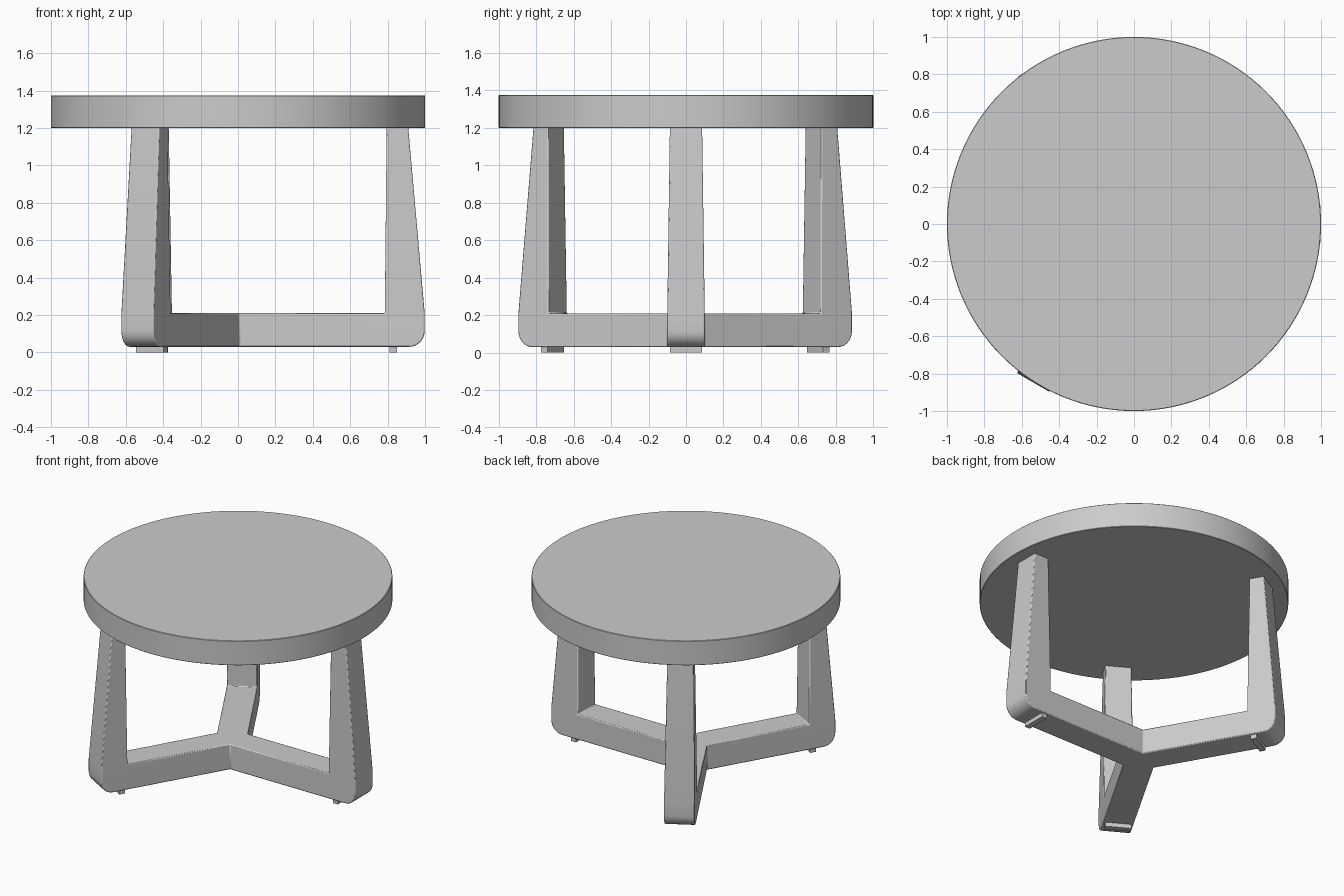
import bpy, bmesh, math
from mathutils import Matrix, Vector

if "Cube" in bpy.data.objects:
    bpy.data.objects.remove(bpy.data.objects["Cube"])

HUB = Vector((-0.05, 0.0, 0))
W, W_TOP = 0.10, 0.086             # half widths of beam and leg top
Z0, Z1, Z_TOP = 0.03, 0.21, 1.205  # beam bottom, beam top, leg top
# angle, outer radius, outer top, inner, inner top, foot radius
LEGS = [(0, 1.048, 0.96, 0.835, 0.845, 0.88),
        (120, 0.968, 0.885, 0.775, 0.785, 0.815),
        (240, 0.978, 0.893, 0.79, 0.80, 0.823)]


def finish(name, bm, bevel=0.0, segments=2):
    bmesh.ops.recalc_face_normals(bm, faces=bm.faces)
    me = bpy.data.meshes.new(name)
    bm.to_mesh(me)
    bm.free()
    ob = bpy.data.objects.new(name, me)
    bpy.context.collection.objects.link(ob)
    bpy.context.view_layer.objects.active = ob
    ob.select_set(True)
    if bevel:
        mod = ob.modifiers.new("Soft edges", 'BEVEL')
        mod.width, mod.segments = bevel, segments
        mod.limit_method = 'ANGLE'
        mod.angle_limit = math.radians(40)
    bpy.ops.object.shade_smooth_by_angle(angle=math.radians(30))
    ob.select_set(False)
    return ob


def add_leg(bm, angle, r_out, r_out_top, r_in, r_in_top):
    """L-shaped beam and tapered leg, with a pointed mitre at the hub."""
    m = Matrix.Translation(HUB) @ Matrix.Rotation(math.radians(angle), 4, 'Z')
    h, rad, n = W / math.sqrt(3), 0.085, 7
    prof = [(h, Z0, W)]
    for i in range(n + 1):
        a = -math.pi / 2 + math.pi / 2 * i / n
        prof.append((r_out - rad + rad * math.cos(a), Z0 + rad + rad * math.sin(a), W))
    prof += [(r_out, Z1, W), (r_out_top, Z_TOP, W_TOP),
             (r_in_top, Z_TOP, W_TOP), (r_in, Z1, W), (h, Z1, W)]
    left = [bm.verts.new(m @ Vector((r, w, z))) for r, z, w in prof]
    right = [bm.verts.new(m @ Vector((r, -w, z))) for r, z, w in prof]
    for side in (left, right):
        bm.faces.new(side[:-4] + side[-2:])
        bm.faces.new(side[-5:-1])
    for i in range(len(prof) - 1):
        bm.faces.new((left[i], left[i + 1], right[i + 1], right[i]))
    for k, z in ((0, Z0), (-1, Z1)):
        bm.faces.new((left[k], right[k], bm.verts.new(m @ Vector((0, 0, z)))))


# Three-armed frame
bm = bmesh.new()
for leg in LEGS:
    add_leg(bm, *leg[:5])
bmesh.ops.remove_doubles(bm, verts=bm.verts, dist=0.0005)
finish("leg_frame", bm, 0.006)

# Round table top
bm = bmesh.new()
bmesh.ops.create_cone(bm, cap_ends=True, segments=128, radius1=1, radius2=1, depth=0.175,
                      matrix=Matrix.Translation((0, 0, 1.2875)))
finish("table_top", bm, 0.003, 1)

# Foot pads under the legs
for i, leg in enumerate(LEGS):
    bm = bmesh.new()
    m = (Matrix.Translation(HUB) @ Matrix.Rotation(math.radians(leg[0]), 4, 'Z')
         @ Matrix.Translation((leg[5], 0, 0.0175)) @ Matrix.Diagonal((0.04, 0.172, 0.035, 1)))
    bmesh.ops.create_cube(bm, size=1, matrix=m)
    finish(f"foot_pad_{i + 1}", bm)
